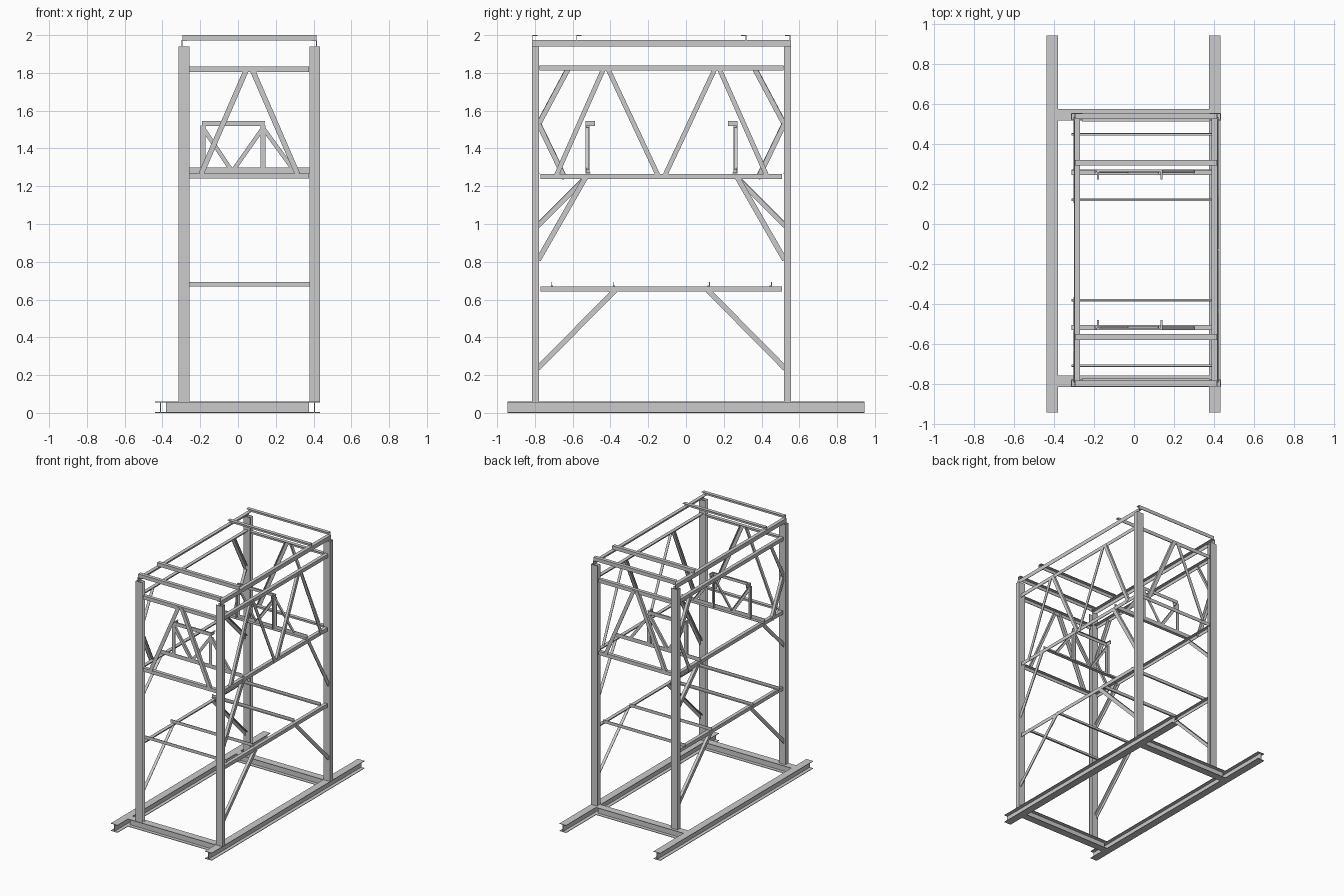
import bpy, bmesh
from mathutils import Vector

if "Cube" in bpy.data.objects:
    bpy.data.objects.remove(bpy.data.objects["Cube"])

T = 0.004      # steel thickness
W = 0.028      # angle leg width
YC = -0.13     # y centre of the upper frame


def prism(name, prof, a, b, u, v):
    """Extrude a profile in the (u, v) plane from a to b."""
    a, b, u, v = Vector(a), Vector(b), Vector(u), Vector(v)
    bm = bmesh.new()
    ends = [[bm.verts.new(p + u * s + v * t) for s, t in prof] for p in (a, b)]
    n = len(prof)
    bm.faces.new(ends[0])
    bm.faces.new(ends[1])
    for i in range(n):
        j = (i + 1) % n
        bm.faces.new((ends[0][i], ends[0][j], ends[1][j], ends[1][i]))
    bmesh.ops.recalc_face_normals(bm, faces=bm.faces)
    me = bpy.data.meshes.new(name)
    bm.to_mesh(me)
    bm.free()
    ob = bpy.data.objects.new(name, me)
    bpy.context.collection.objects.link(ob)
    return ob


def angle(name, a, b, u, v, lu=W, lv=W):
    """L section with its corner on the line a-b."""
    prism(name, [(0, 0), (lu, 0), (lu, T), (T, T), (T, lv), (0, lv)], a, b, u, v)


def brace(name, a, b, normal, w=W):
    """Diagonal angle, flat leg centred on a-b, second leg along normal."""
    d = (Vector(b) - Vector(a)).normalized()
    u = d.cross(Vector(normal)).normalized()
    if u.z > 0:
        u = -u
    off = u * (w / 2)
    angle(name, Vector(a) - off, Vector(b) - off, u, normal, w, w * 0.8)


def i_beam(name, a, b, u, v, w=0.058, h=0.06):
    k, t = w / 2, T / 2
    prism(name, [(-k, 0), (k, 0), (k, T), (t, T), (t, h - T), (k, h - T),
                 (k, h), (-k, h), (-k, h - T), (-t, h - T), (-t, T), (-k, T)], a, b, u, v)


X, Y, Z = Vector((1, 0, 0)), Vector((0, 1, 0)), Vector((0, 0, 1))

# Base runners
for x in (-0.41, 0.405):
    i_beam("base_runner", (x, -0.945, 0), (x, 0.945, 0), X, Z)

# Everything repeated at the front (s=-1) and back (s=1) ends
for s in (-1, 1):
    def py(d):
        return YC + s * d
    inn = -s * Y

    # Base cross beam
    y = -0.788 if s < 0 else 0.547
    i_beam("base_cross_beam", (-0.381, y, 0), (0.376, y, 0), Y, Z)

    # Channel columns, webs facing outward
    for x0, ux in ((-0.315, X), (0.435, -X)):
        w, d = 0.057, 0.036
        prof = [(0, 0), (w, 0), (w, T), (T, T), (T, d - T), (w, d - T), (w, d), (0, d)]
        prism("column", prof, (x0, py(0.685), 0.06), (x0, py(0.685), 1.94), ux, inn)

    # End face beams and triangle bracing
    angle("end_top_beam", (-0.26, py(0.672), 1.834), (0.377, py(0.672), 1.834), -Z, inn)
    angle("end_mid_beam", (-0.26, py(0.672), 1.268), (0.377, py(0.672), 1.268), -Z, inn)
    for sx in (-1, 1):
        brace("end_truss_diagonal", (0.06 + sx * 0.255, py(0.677), 1.265),
              (0.06 + sx * 0.012, py(0.677), 1.825), inn)

    # Roof cross angles
    for d in (0.683, 0.45):
        angle("roof_cross_angle", (-0.295, py(d), 2.0), (0.415, py(d), 2.0), -Z, inn)

    # Lower shelf cross angles
    for d in (0.585, 0.257):
        angle("shelf_cross_angle", (-0.312, py(d), 0.67), (0.4, py(d), 0.67), Z, inn, 0.024, 0.012)

    # Bracket: support angle, posts, arms, rail and diagonals
    yb = py(0.402)
    angle("bracket_support", (-0.312, yb, 1.268), (0.41, yb, 1.268), inn, Z, 0.026, 0.03)
    for x in (-0.198, 0.12):
        angle("bracket_post", (x, yb, 1.27), (x, yb, 1.522), X, inn, 0.026, 0.02)
        angle("bracket_arm", (x + 0.012, yb, 1.545), (x + 0.012, py(0.352), 1.545), -Z, X, 0.026, 0.01)
    angle("bracket_rail", (-0.19, yb, 1.545), (0.14, yb, 1.545), -Z, inn, 0.026, 0.012)
    for xa, za, xb, zb in ((-0.18, 1.5, -0.035, 1.285), (-0.025, 1.285, 0.13, 1.505), (0.135, 1.505, 0.295, 1.285)):
        brace("bracket_diagonal", (xa, yb, za), (xb, yb, zb), inn, 0.022)

    # Side bracing shared by both sides: low knee braces
    for x, n in ((-0.303, X), (0.423, -X)):
        brace("low_knee_brace", (x, py(0.655), 0.235), (x, py(0.245), 0.65), n)
    # Left side: upper and middle knee braces
    for y1, z1, y2, z2 in ((0.65, 1.53, 0.495, 1.82), (0.65, 1.53, 0.51, 1.24), (0.655, 0.99, 0.4, 1.245)):
        brace("left_knee_brace", (-0.303, py(y1), z1), (-0.303, py(y2), z2), X)
    # Right side: middle knee brace and zigzag truss
    brace("right_knee_brace", (0.423, py(0.652), 0.81), (0.423, py(0.4), 1.25), -X)
    brace("right_truss_diagonal", (0.423, py(0.56), 1.25), (0.423, py(0.305), 1.825), -X, 0.025)
    brace("right_truss_diagonal", (0.423, py(0.285), 1.825), (0.423, py(0.015), 1.25), -X, 0.025)

# Long side angles at each level, legs turned inward
for x, n in ((-0.3, X), (0.42, -X)):
    for name, z, h in (("side_top_angle", 1.84, 0.645), ("side_mid_angle", 1.266, 0.639), ("side_shelf_angle", 0.67, 0.639)):
        angle(name, (x, YC - h, z), (x, YC + h, z), -Z, n)
for x, n in ((-0.299, X), (0.417, -X)):
    angle("roof_side_angle", (x, YC - 0.685, 1.973), (x, YC + 0.685, 1.973), -Z, n, 0.032, W)
